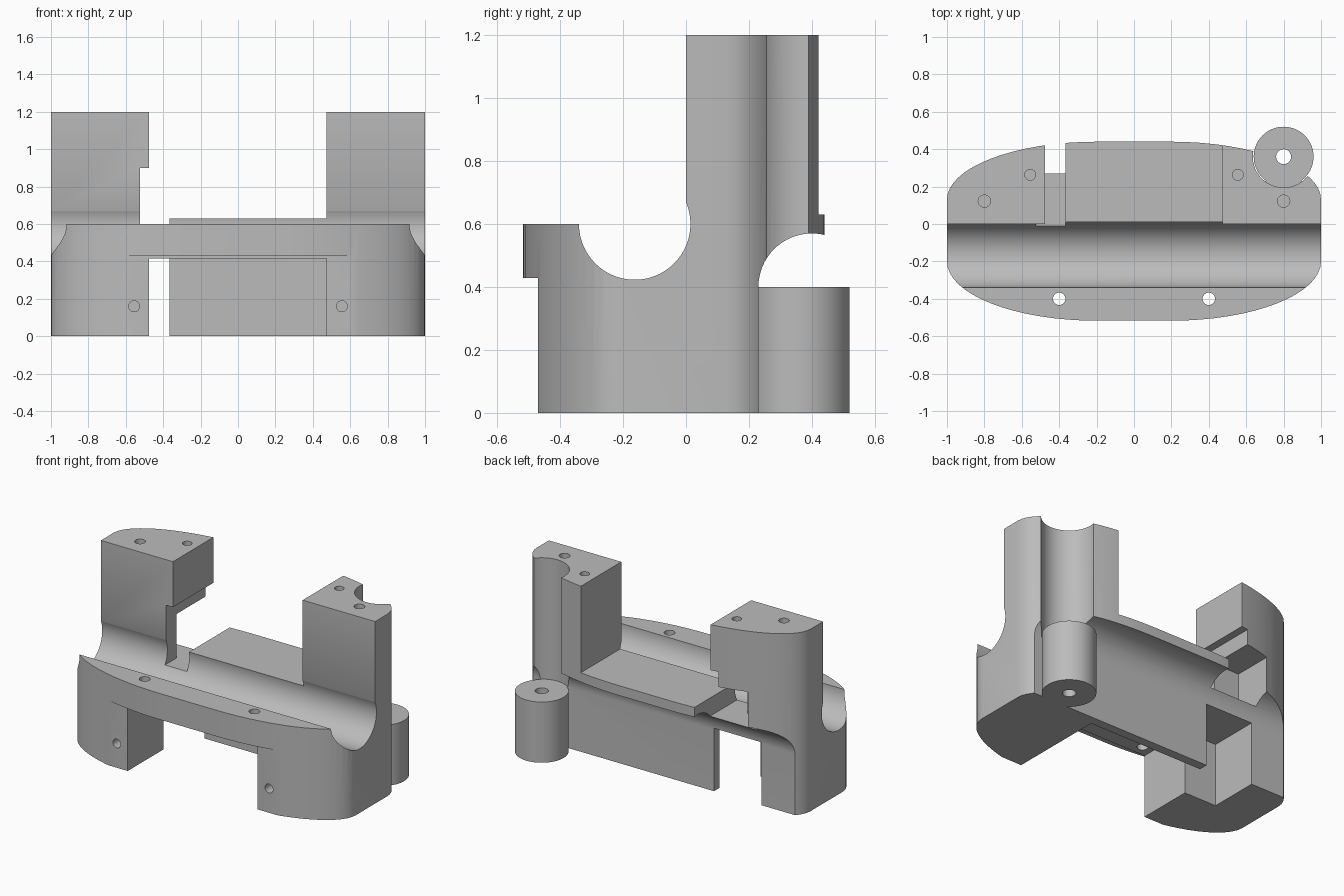
import bpy, bmesh
from math import sin, cos, pi
from mathutils import Vector, Matrix

if "Cube" in bpy.data.objects:
    bpy.data.objects.remove(bpy.data.objects["Cube"])

grey = bpy.data.materials.new("plain grey")
grey.use_nodes = True
GREY = (0.5, 0.5, 0.5, 1)
grey.diffuse_color = GREY
grey.node_tree.nodes["Principled BSDF"].inputs["Base Color"].default_value = GREY


def prism(name, points, extrude):
    """Solid made by sweeping a flat loop of points along a vector."""
    bm = bmesh.new()
    face = bm.faces.new([bm.verts.new(p) for p in points])
    geom = bmesh.ops.extrude_face_region(bm, geom=[face])["geom"]
    bmesh.ops.translate(bm, vec=Vector(extrude),
                        verts=[g for g in geom if isinstance(g, bmesh.types.BMVert)])
    bmesh.ops.recalc_face_normals(bm, faces=bm.faces)
    mesh = bpy.data.meshes.new(name)
    bm.to_mesh(mesh)
    bm.free()
    ob = bpy.data.objects.new(name, mesh)
    bpy.context.collection.objects.link(ob)
    mesh.materials.append(grey)
    return ob


def box(x0, x1, y0, y1, z0, z1):
    loop = [(x0, y0, z0), (x1, y0, z0), (x1, y1, z0), (x0, y1, z0)]
    return prism("box_cutter", loop, (0, 0, z1 - z0))


def rod(name, start, r, extrude, n=32):
    """Cylinder from a start point along a vector."""
    turn = Vector((0, 0, 1)).rotation_difference(Vector(extrude)).to_matrix()
    ring = [Vector(start) + turn @ Vector((r * cos(2 * pi * i / n), r * sin(2 * pi * i / n), 0))
            for i in range(n)]
    return prism(name, ring, extrude)


def combine(target, tool, operation="DIFFERENCE"):
    mod = target.modifiers.new("combine", "BOOLEAN")
    mod.operation = operation
    mod.solver = "EXACT"
    mod.object = tool
    bpy.context.view_layer.objects.active = target
    bpy.ops.object.modifier_apply(modifier=mod.name)
    bpy.data.objects.remove(tool)


# Full-height rounded block
outline = []
for quarter, sx, sy, mid, depth in ((0, 1, 1, 0.13, 0.31), (1, -1, 1, 0.13, 0.31),
                                    (2, -1, -1, -0.2, 0.317), (3, 1, -1, -0.2, 0.317)):
    steps = range(17) if quarter % 2 == 0 else range(16, -1, -1)
    for i in steps:
        a = pi / 2 * i / 16
        outline.append((sx * (0.2 + 0.8 * cos(a)), mid + sy * depth * sin(a), 0))
body = prism("bracket_body", outline, (0, 0, 1.2))

# Front shelf, space between the posts, and recess under the front lip
combine(body, box(-2, 2, -1, 0, 0.6, 2))
combine(body, box(-0.475, 0.472, -0.5, 1, 0.63, 2))
combine(body, box(-2, 2, -1, -0.47, -1, 0.428))

# Long round groove
combine(body, rod("groove_cutter", (-2, -0.163, 0.6), 0.177, (4, 0, 0), 96))

# Arched undercut along the back
arch = [(-2, 0.4 - 0.17 * cos(pi * i / 32), 0.4 + 0.17 * sin(pi * i / 32)) for i in range(33)]
combine(body, prism("arch_cutter", [(-2, 0.23, -1)] + arch + [(-2, 0.57, -1)], (4, 0, 0)))

# Cavity between the legs, leaving a thin rear wall
combine(body, box(-0.475, 0.472, -1, 0.17, -1, 0.415))
combine(body, box(-0.71, -0.365, -0.1, 1, -1, 0.415))

# Stepped pocket in one post
combine(body, box(-0.525, -0.365, -0.05, 1, 0.51, 0.9))
combine(body, box(-0.71, -0.4, 0.11, 1, 0.51, 0.8))

# Channel in the other post, with a round boss below it
combine(body, rod("channel_cutter", (0.8, 0.36, 0.4), 0.165, (0, 0, 1), 64))
combine(body, rod("boss", (0.8, 0.36, 0), 0.16, (0, 0, 0.4), 64), "UNION")
combine(body, rod("boss_hole", (0.8, 0.36, -0.1), 0.04, (0, 0, 0.6)))

# Screw holes: through the lip, into the post tops, into the leg fronts
for s in (-1, 1):
    combine(body, rod("lip_hole", (s * 0.4, -0.4, 0.2), 0.033, (0, 0, 0.6)))
    combine(body, rod("post_hole", (s * 0.555, 0.263, 1), 0.029, (0, 0, 0.4)))
    combine(body, rod("post_hole", (s * 0.8, 0.122, 1), 0.033, (0, 0, 0.4)))
    combine(body, rod("leg_hole", (s * 0.555, -0.6, 0.16), 0.029, (0, 0.33, 0)))

bpy.ops.object.select_all(action="DESELECT")
body.select_set(True)
bpy.context.view_layer.objects.active = body
bpy.ops.object.shade_smooth_by_angle(angle=pi / 6)
